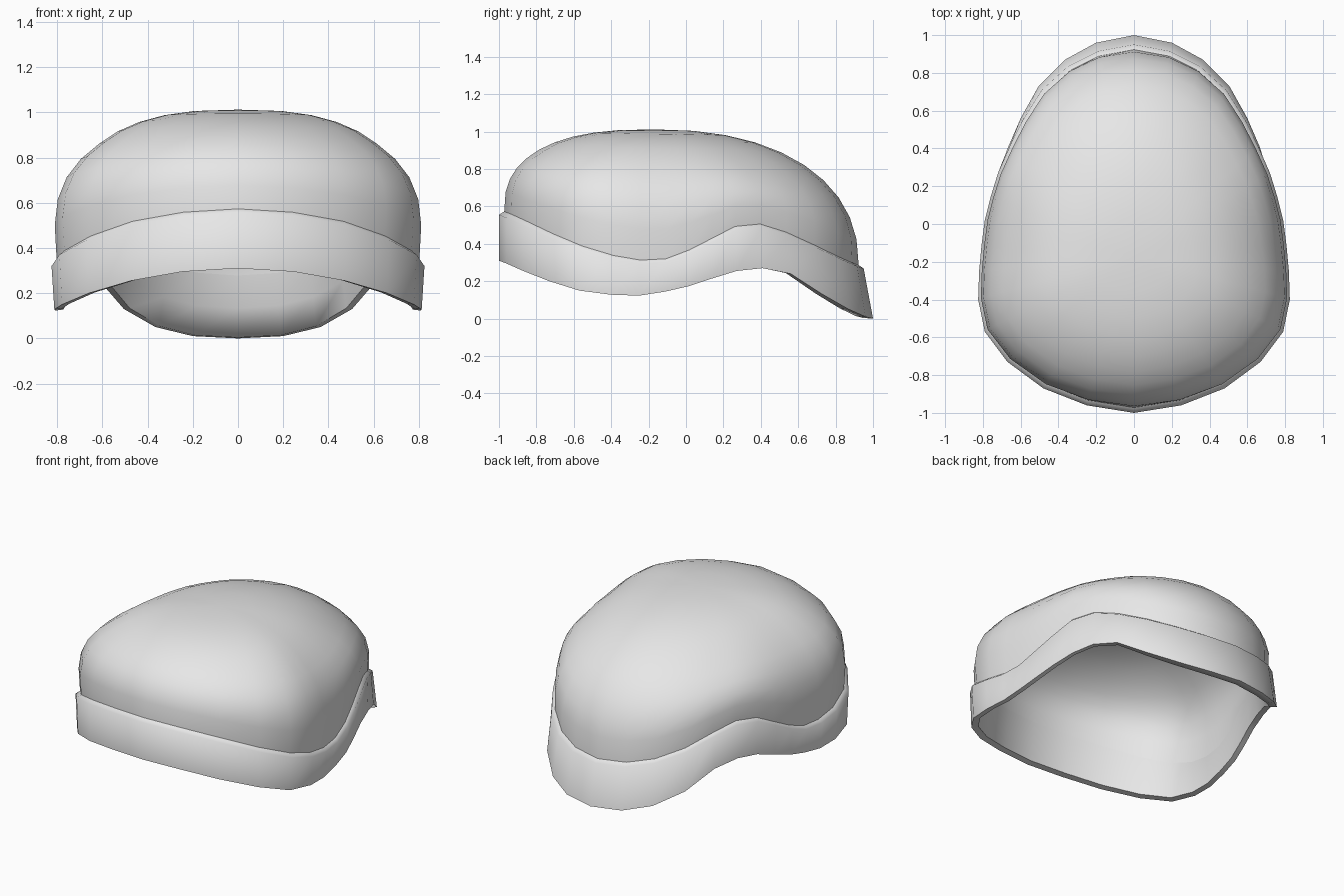
import bpy, bmesh, math

if "Cube" in bpy.data.objects:
    bpy.data.objects.remove(bpy.data.objects["Cube"])

# Half outline of the rim, front to back: x, y, bottom z, top z
HALF = [(0, -1.0, .31, .555), (.25, -.96, .295, .54), (.48, -.87, .255, .50),
        (.67, -.73, .20, .435), (.79, -.57, .15, .37), (.825, -.40, .128, .32),
        (.82, -.25, .123, .295), (.807, -.11, .145, .302), (.79, .02, .175, .35),
        (.76, .14, .215, .41), (.72, .27, .255, .475), (.665, .41, .27, .488),
        (.60, .56, .24, .445), (.505, .73, .13, .375), (.365, .87, .05, .315),
        (.20, .96, .01, .28), (0, 1.0, 0, .268)]
OUTLINE = HALF + [(-x, y, b, t) for x, y, b, t in HALF[-2:0:-1]]
APEX = (0, -.17)

shell_mat = bpy.data.materials.new("light grey")
shell_mat.diffuse_color = (.8, .8, .8, 1)
shell_mat.use_nodes = True
shell_mat.node_tree.nodes["Principled BSDF"].inputs["Base Color"].default_value = shell_mat.diffuse_color


def scaled(p, k):
    return p[0] * k, p[1] * k


def back(y):
    return max(0, (y - .3) / .7)


def rings_to_object(name, rings, cap=None, flip=False, sharp=40):
    bm = bmesh.new()
    loops = [[bm.verts.new(p) for p in r] for r in rings]
    n = len(loops[0])
    for a, b in zip(loops, loops[1:]):
        for i in range(n):
            j = (i + 1) % n
            bm.faces.new((a[i], a[j], b[j], b[i]))
    if cap:
        tip = bm.verts.new(cap)
        for i in range(n):
            bm.faces.new((loops[-1][i], loops[-1][(i + 1) % n], tip))
    if flip:
        bmesh.ops.reverse_faces(bm, faces=bm.faces[:])
    me = bpy.data.meshes.new(name)
    bm.to_mesh(me)
    bm.free()
    me.materials.append(shell_mat)
    ob = bpy.data.objects.new(name, me)
    bpy.context.collection.objects.link(ob)
    bpy.ops.object.select_all(action='DESELECT')
    ob.select_set(True)
    bpy.context.view_layer.objects.active = ob
    bpy.ops.object.shade_smooth_by_angle(angle=math.radians(sharp))
    return ob


def dome_rings(base, top, steps=10):
    # Superellipse arcs from the rim to the apex; the rim's wave fades out upwards
    rings = []
    for k in range(steps):
        t = k / steps
        a = math.pi / 2 * t
        u = min(1, t / .6)
        fade = .75 * u * u * (3 - 2 * u)
        ring = []
        for x, y, z in base:
            n = 2.6 - .35 * min(1, max(0, (y + .3) / 1.1))
            s, h = math.cos(a) ** (2 / n), math.sin(a) ** (2 / n)
            s *= 1 + .035 * min(1, abs(x) / .8) * math.sin(math.pi * min(1, t / .5))
            level = .35 + (.2 if y < 0 else -.07) * y * y
            z += (level - z) * fade
            ring.append((APEX[0] + (x - APEX[0]) * s,
                         APEX[1] + (y - APEX[1]) * s, z + (top - z) * h))
        rings.append(ring)
    return rings


# Rim profile rings: inner crease, inner bottom, outer bottom, outer upper, top edge
crease, inner, lower, upper, edge, lining = [], [], [], [], [], []
for x, y, b, t in OUTLINE:
    f = back(y)
    low = (x * (.985 if y < .3 else 1), y)
    up = scaled((x, y), 1 - .05 * f)
    lower.append((*low, b))
    inner.append((*scaled(low, .957 - .012 * f), b + .004))
    upper.append((*up, t))
    edge.append((*scaled(up, .972), t + .018))
    crease.append((*scaled(up, .945), (b + t) / 2))
    lining.append((*scaled(up, .925), t + .01))

# Rim band, outer dome and inner lining
rings_to_object("rim_band", [lining, crease, inner, lower, upper, edge], sharp=70)
rings_to_object("dome", dome_rings(edge, 1.012), (*APEX, 1.012))
rings_to_object("inner_lining", dome_rings(lining, .97), (*APEX, .97), flip=True)
